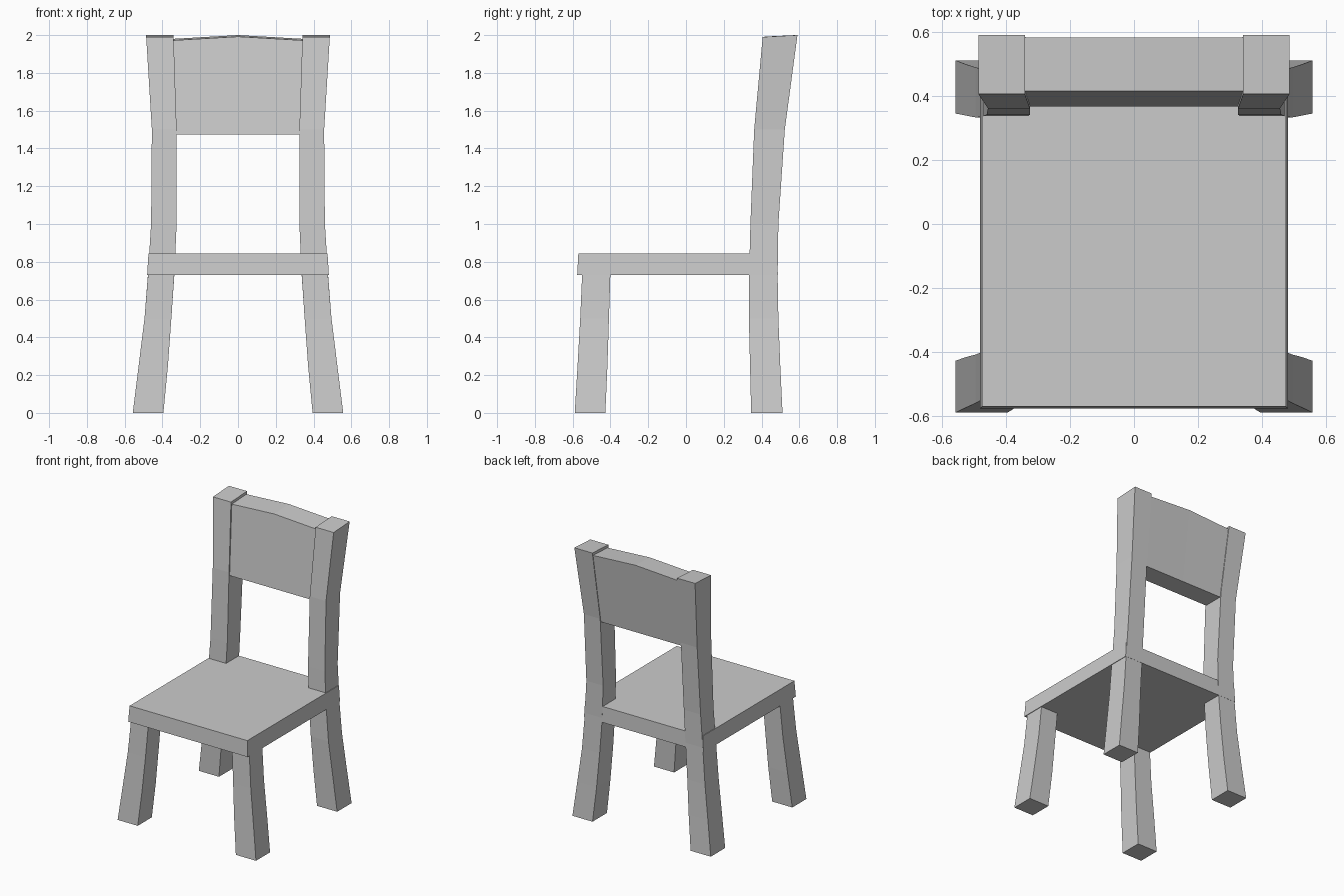
import bpy, bmesh

if "Cube" in bpy.data.objects:
    bpy.data.objects.remove(bpy.data.objects["Cube"])


def make_object(name, verts, faces, mirror=False):
    mesh = bpy.data.meshes.new(name)
    mesh.from_pydata(verts, [], faces)
    bm = bmesh.new()
    bm.from_mesh(mesh)
    bmesh.ops.recalc_face_normals(bm, faces=bm.faces)
    bm.to_mesh(mesh)
    bm.free()
    obj = bpy.data.objects.new(name, mesh)
    bpy.context.collection.objects.link(obj)
    if mirror:
        mod = obj.modifiers.new("mirror", 'MIRROR')
        mod.use_axis[0] = True
        mod.use_mirror_merge = False
    return obj


def loft(name, sections, mirror=False):
    """Square post through sections (z, x0, x1, y0, y1)."""
    verts, faces = [], []
    for z, x0, x1, y0, y1 in sections:
        verts += [(x0, y0, z), (x1, y0, z), (x1, y1, z), (x0, y1, z)]
    for s in range(len(sections) - 1):
        for i in range(4):
            a, b = s * 4 + i, s * 4 + (i + 1) % 4
            faces.append((a, b, b + 4, a + 4))
    n = len(verts)
    faces += [(3, 2, 1, 0), (n - 4, n - 3, n - 2, n - 1)]
    return make_object(name, verts, faces, mirror)


# Back legs sweeping up into the backrest posts
post = loft("back_post", [
    (0.00, 0.395, 0.557, 0.345, 0.511),
    (0.25, 0.371, 0.526, 0.339, 0.499),
    (0.50, 0.353, 0.495, 0.333, 0.489),
    (0.73, 0.337, 0.477, 0.334, 0.485),
    (1.00, 0.325, 0.460, 0.341, 0.489),
    (1.50, 0.325, 0.456, 0.361, 0.523),
    (2.00, 0.341, 0.486, 0.406, 0.590)], mirror=True)
for v in post.data.vertices:
    if v.co.z > 1.9 and v.co.y < 0.5:
        v.co.z = 1.99

# Splayed front legs
loft("front_leg", [
    (0.00, 0.395, 0.557, -0.589, -0.427),
    (0.25, 0.371, 0.526, -0.574, -0.416),
    (0.50, 0.353, 0.495, -0.560, -0.408),
    (0.75, 0.336, 0.475, -0.549, -0.400)], mirror=True)

# Seat, very slightly wider at the bottom
loft("seat", [
    (0.730, -0.481, 0.481, -0.576, 0.486),
    (0.845, -0.474, 0.474, -0.570, 0.484)])

# Backrest panel with a shallow peaked top, leaning with the posts
outline = [(-0.335, 1.475), (0, 1.475), (0.335, 1.475),
           (0.345, 1.98), (0, 2.0), (-0.345, 1.98)]
front = [(x, 0.367 if z < 1.6 else 0.415, z - (0.008 if z > 1.6 else 0)) for x, z in outline]
back = [(x, 0.515 if z < 1.6 else 0.583, z) for x, z in outline]
sides = [(i, (i + 1) % 6, (i + 1) % 6 + 6, i + 6) for i in range(6)]
caps = [(0, 1, 4, 5), (1, 2, 3, 4), (6, 11, 10, 7), (7, 10, 9, 8)]
make_object("backrest", front + back, sides + caps)
